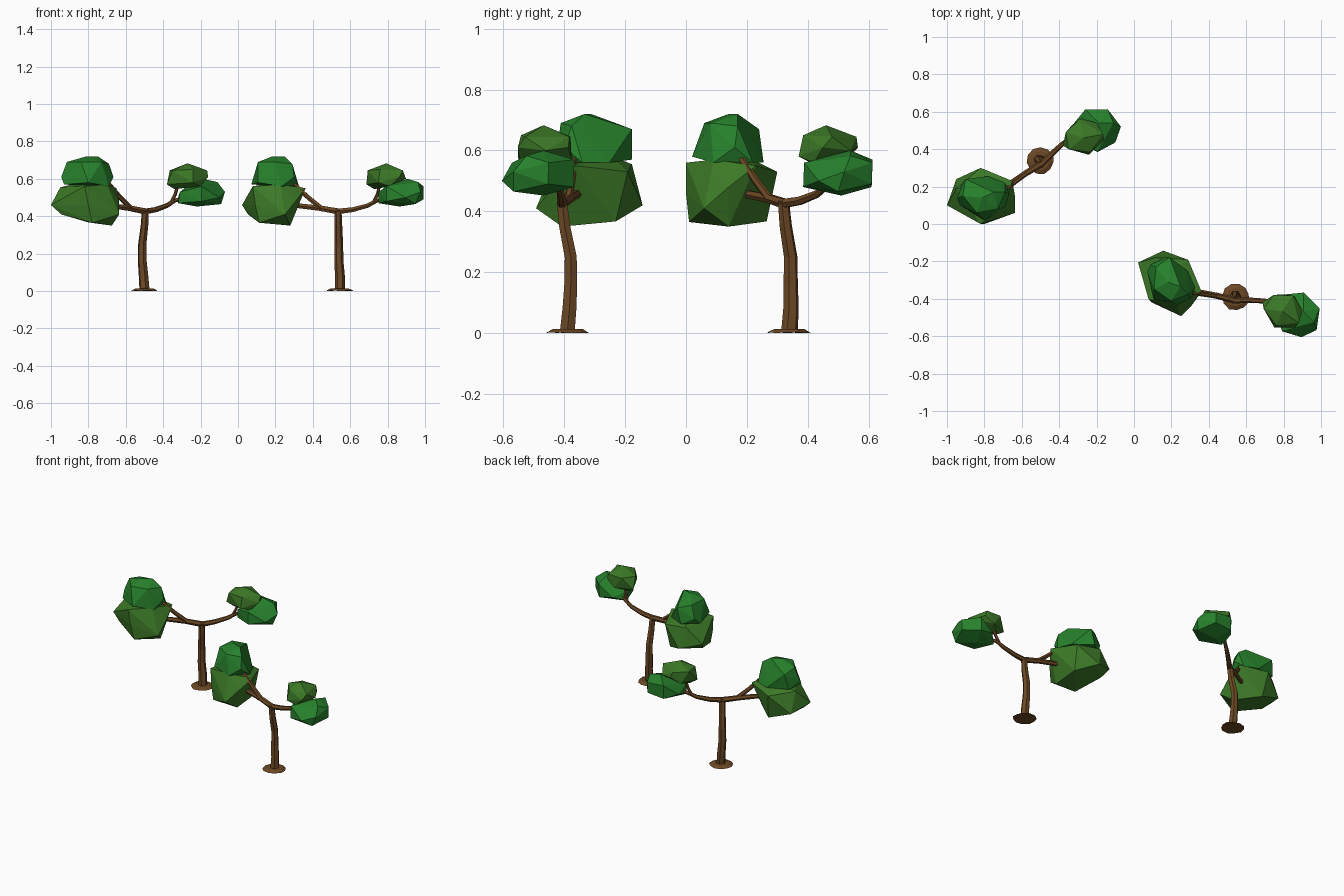
import bpy, bmesh, math, random
from mathutils import Vector

random.seed(4)
cube = bpy.data.objects.get("Cube")
if cube:
    bpy.data.objects.remove(cube, do_unlink=True)


def make_material(name, colour):
    mat = bpy.data.materials.new(name)
    mat.use_nodes = True
    mat.diffuse_color = (*colour, 1)
    shader = next(n for n in mat.node_tree.nodes if n.type == 'BSDF_PRINCIPLED')
    shader.inputs["Base Color"].default_value = (*colour, 1)
    shader.inputs["Roughness"].default_value = 0.8
    return mat


bark = make_material("bark", (0.15, 0.065, 0.018))
light_leaf = make_material("light_leaf", (0.045, 0.19, 0.02))
deep_leaf = make_material("deep_leaf", (0.02, 0.22, 0.025))

# The two trees share their meshes; each has a position and a turn
trees = {"back": ((-0.5, 0.34, 0), 0), "front": ((0.545, -0.39, 0), math.radians(-45))}


def place(part, mesh, mat):
    """Put one copy of a part in each tree."""
    mesh.materials.clear()
    mesh.materials.append(mat)
    for tree, (location, turn) in trees.items():
        obj = bpy.data.objects.new(f"{tree}_tree_{part}", mesh)
        bpy.context.collection.objects.link(obj)
        obj.location = location
        obj.rotation_euler.z = turn


def finish(bm, part, mat):
    bmesh.ops.recalc_face_normals(bm, faces=bm.faces)
    mesh = bpy.data.meshes.new(part)
    bm.to_mesh(mesh)
    bm.free()
    place(part, mesh, mat)


def foliage(part, mat, corners):
    """Faceted leaf clump wrapped around a few corner points."""
    bm = bmesh.new()
    for corner in corners:
        bm.verts.new(corner)
    hull = bmesh.ops.convex_hull(bm, input=bm.verts)
    loose = [g for g in hull["geom_interior"] if isinstance(g, bmesh.types.BMVert)]
    bmesh.ops.delete(bm, geom=loose, context='VERTS')
    finish(bm, part, mat)


def limb(part, path, start, end):
    """Tapered six-sided limb along a path."""
    curve = bpy.data.curves.new(part, 'CURVE')
    curve.dimensions = '3D'
    curve.bevel_depth = 1
    curve.bevel_resolution = 1
    curve.use_fill_caps = True
    spline = curve.splines.new('POLY')
    spline.points.add(len(path) - 1)
    for i, (point, co) in enumerate(zip(spline.points, path)):
        point.co = (*co, 1)
        point.radius = start + (end - start) * i / (len(path) - 1)
    helper = bpy.data.objects.new(part, curve)
    bpy.context.collection.objects.link(helper)
    bpy.context.view_layer.update()
    evaluated = helper.evaluated_get(bpy.context.evaluated_depsgraph_get())
    mesh = bpy.data.meshes.new_from_object(evaluated)
    bpy.data.objects.remove(helper)
    for face in mesh.polygons:
        face.use_smooth = False
    place(part, mesh, bark)


# Root mound: an uneven flat disc
bm = bmesh.new()
bmesh.ops.create_cone(bm, cap_ends=True, segments=11, radius1=0.072, radius2=0.05, depth=0.012)
for v in bm.verts:
    v.co *= random.uniform(0.95, 1.05)
    v.co.z = 0.013 if v.co.z > 0 else random.uniform(0, 0.004)
finish(bm, "root_mound", bark)

# Trunk and branches
limb("trunk", [(0, 0, 0.005), (-0.005, 0.005, 0.08), (-0.012, 0.004, 0.16), (-0.012, 0.004, 0.25),
               (0, -0.012, 0.35), (0.005, -0.02, 0.435)], 0.028, 0.019)
limb("heavy_branch", [(0.01, -0.015, 0.425), (-0.08, -0.07, 0.443), (-0.17, -0.13, 0.455),
                      (-0.24, -0.17, 0.46)], 0.018, 0.013)
limb("heavy_upper_branch", [(-0.07, -0.065, 0.44), (-0.13, -0.11, 0.5), (-0.18, -0.15, 0.56),
                            (-0.22, -0.17, 0.6)], 0.014, 0.011)
limb("light_branch", [(0, -0.025, 0.425), (0.06, 0.035, 0.435), (0.12, 0.09, 0.457),
                      (0.16, 0.12, 0.483), (0.23, 0.14, 0.5)], 0.017, 0.009)
limb("light_upper_branch", [(0.145, 0.11, 0.475), (0.165, 0.12, 0.52), (0.18, 0.12, 0.57)], 0.01, 0.008)

# Leaf clumps on the heavy side
foliage("heavy_lower_foliage", light_leaf, [
    (-0.5, -0.24, 0.46), (-0.45, -0.15, 0.555), (-0.45, -0.1, 0.42), (-0.32, -0.04, 0.53),
    (-0.15, -0.11, 0.55), (-0.135, -0.28, 0.41), (-0.32, -0.34, 0.56), (-0.3, -0.34, 0.46),
    (-0.135, -0.2, 0.48), (-0.175, -0.2, 0.35), (-0.28, -0.33, 0.365), (-0.445, -0.25, 0.41),
    (-0.3, -0.075, 0.367), (-0.35, -0.14, 0.58), (-0.2, -0.25, 0.57)])
foliage("heavy_upper_foliage", deep_leaf, [
    (-0.43, -0.24, 0.57), (-0.42, -0.12, 0.57), (-0.4, -0.1, 0.67), (-0.28, -0.085, 0.56),
    (-0.19, -0.12, 0.56), (-0.19, -0.25, 0.56), (-0.3, -0.32, 0.58), (-0.445, -0.2, 0.61),
    (-0.166, -0.18, 0.61), (-0.415, -0.19, 0.69), (-0.19, -0.17, 0.68), (-0.23, -0.26, 0.69),
    (-0.34, -0.28, 0.69), (-0.31, -0.2, 0.72), (-0.25, -0.17, 0.72)])

# Leaf clumps on the light side
foliage("light_upper_foliage", light_leaf, [
    (0.12, 0.08, 0.57), (0.135, 0.15, 0.645), (0.22, 0.225, 0.61), (0.21, 0.22, 0.645),
    (0.335, 0.14, 0.645), (0.34, 0.11, 0.61), (0.26, 0.03, 0.58), (0.26, 0.045, 0.65),
    (0.15, 0.06, 0.645), (0.16, 0.1, 0.545), (0.23, 0.12, 0.683), (0.3, 0.2, 0.6),
    (0.17, 0.19, 0.57), (0.3, 0.08, 0.56)])
foliage("light_lower_foliage", deep_leaf, [
    (0.24, 0.273, 0.57), (0.24, 0.27, 0.48), (0.36, 0.273, 0.56), (0.36, 0.27, 0.49),
    (0.43, 0.18, 0.53), (0.41, 0.16, 0.465), (0.4, 0.096, 0.5), (0.305, 0.045, 0.48),
    (0.305, 0.048, 0.56), (0.18, 0.11, 0.47), (0.19, 0.1, 0.53), (0.28, 0.17, 0.452),
    (0.39, 0.2, 0.583), (0.31, 0.2, 0.6), (0.18, 0.2, 0.5)])
